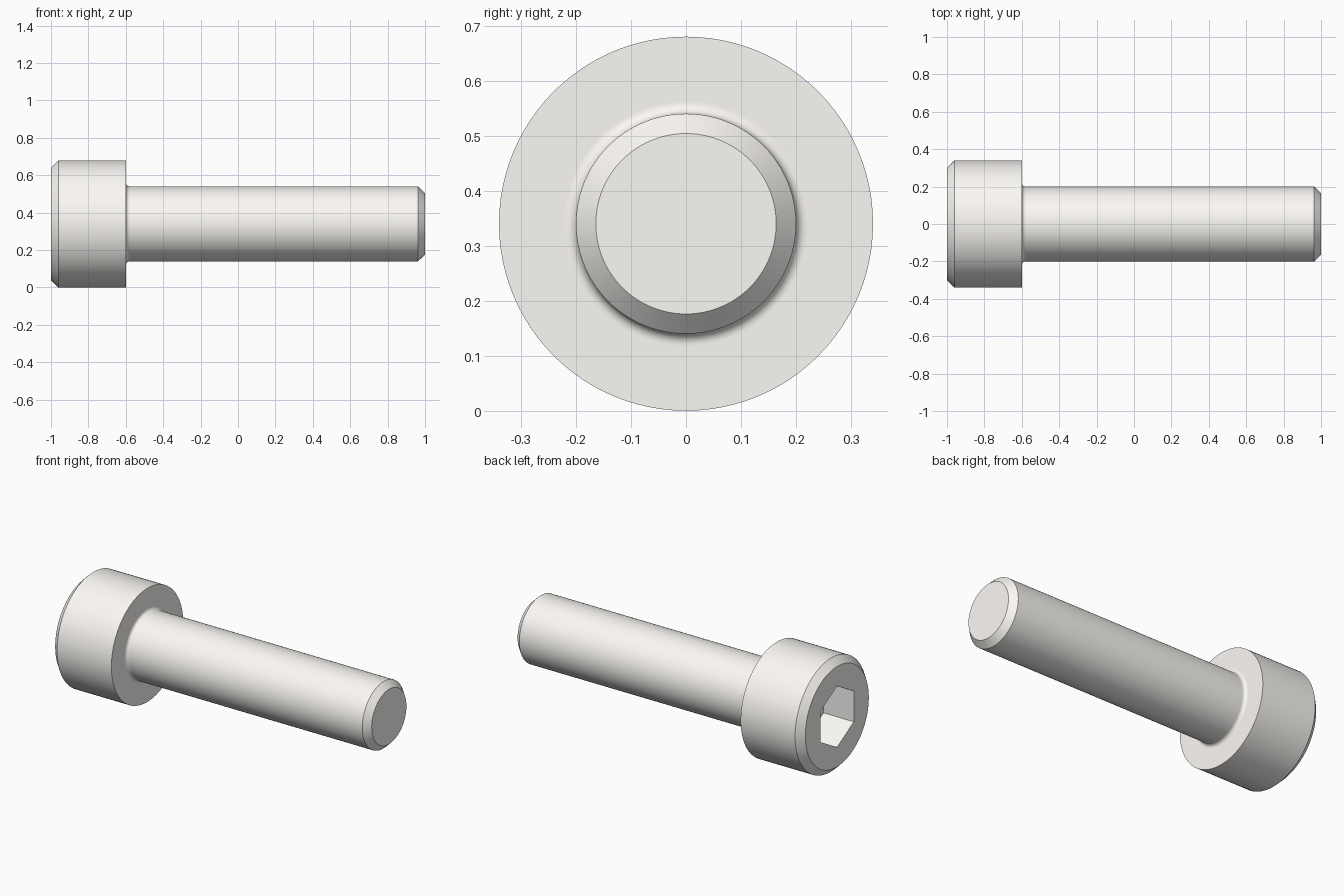
import bpy, bmesh
from math import pi, sin, cos

if "Cube" in bpy.data.objects:
    bpy.data.objects.remove(bpy.data.objects["Cube"])

CZ = 0.34          # height of the screw axis
HEAD_R, SHANK_R, FILLET = 0.34, 0.20, 0.02


def lathe(name, profile, sides, start=0.0):
    """Turn (x, radius) points around the screw axis and cap both ends."""
    bm = bmesh.new()
    rings = []
    for x, r in profile:
        angles = [start + 2 * pi * i / sides for i in range(sides)]
        rings.append([bm.verts.new((x, r * cos(a), CZ + r * sin(a))) for a in angles])
    for a, b in zip(rings, rings[1:]):
        for i in range(sides):
            j = (i + 1) % sides
            bm.faces.new((a[i], a[j], b[j], b[i]))
    bm.faces.new(rings[0])
    bm.faces.new(rings[-1])
    bmesh.ops.recalc_face_normals(bm, faces=bm.faces)
    mesh = bpy.data.meshes.new(name)
    bm.to_mesh(mesh)
    bm.free()
    obj = bpy.data.objects.new(name, mesh)
    bpy.context.collection.objects.link(obj)
    return obj


# Screw body: chamfered head, filleted neck, shank with chamfered tip
fillet = [(-0.6 + FILLET * (1 - cos(t)), SHANK_R + FILLET * (1 - sin(t)))
          for t in (pi / 2 * i / 6 for i in range(7))]
profile = ([(-1.0, 0.30), (-0.96, HEAD_R), (-0.6, HEAD_R), (-0.6, 0.223)]
           + fillet + [(-0.575, SHANK_R), (0.963, SHANK_R), (1.0, 0.164)])
screw = lathe("socket_head_screw", profile, 96)

# Pale warm steel
steel = bpy.data.materials.new("pale_steel")
steel.diffuse_color = (0.98, 0.955, 0.92, 1.0)
steel.use_nodes = True
steel.node_tree.nodes["Principled BSDF"].inputs["Base Color"].default_value = steel.diffuse_color
screw.data.materials.append(steel)

# Hex socket (corners up and down) with a drilled cone floor
hex_cutter = lathe("hex_socket_cutter", [(-1.1, 0.183), (-0.8, 0.183)], 6, pi / 2)
drill_cutter = lathe("drill_point_cutter",
                     [(-0.85, 0.155), (-0.8, 0.155), (-0.711, 0.001)], 48)

bpy.context.view_layer.objects.active = screw
screw.select_set(True)
for cutter in (hex_cutter, drill_cutter):
    cutter.hide_render = True
    cutter.data.materials.append(steel)
    mod = screw.modifiers.new(cutter.name, 'BOOLEAN')
    mod.operation = 'DIFFERENCE'
    mod.solver = 'EXACT'
    mod.object = cutter
    bpy.ops.object.modifier_apply(modifier=mod.name)
    bpy.data.objects.remove(cutter)

bpy.ops.object.shade_smooth_by_angle(angle=pi / 6)
